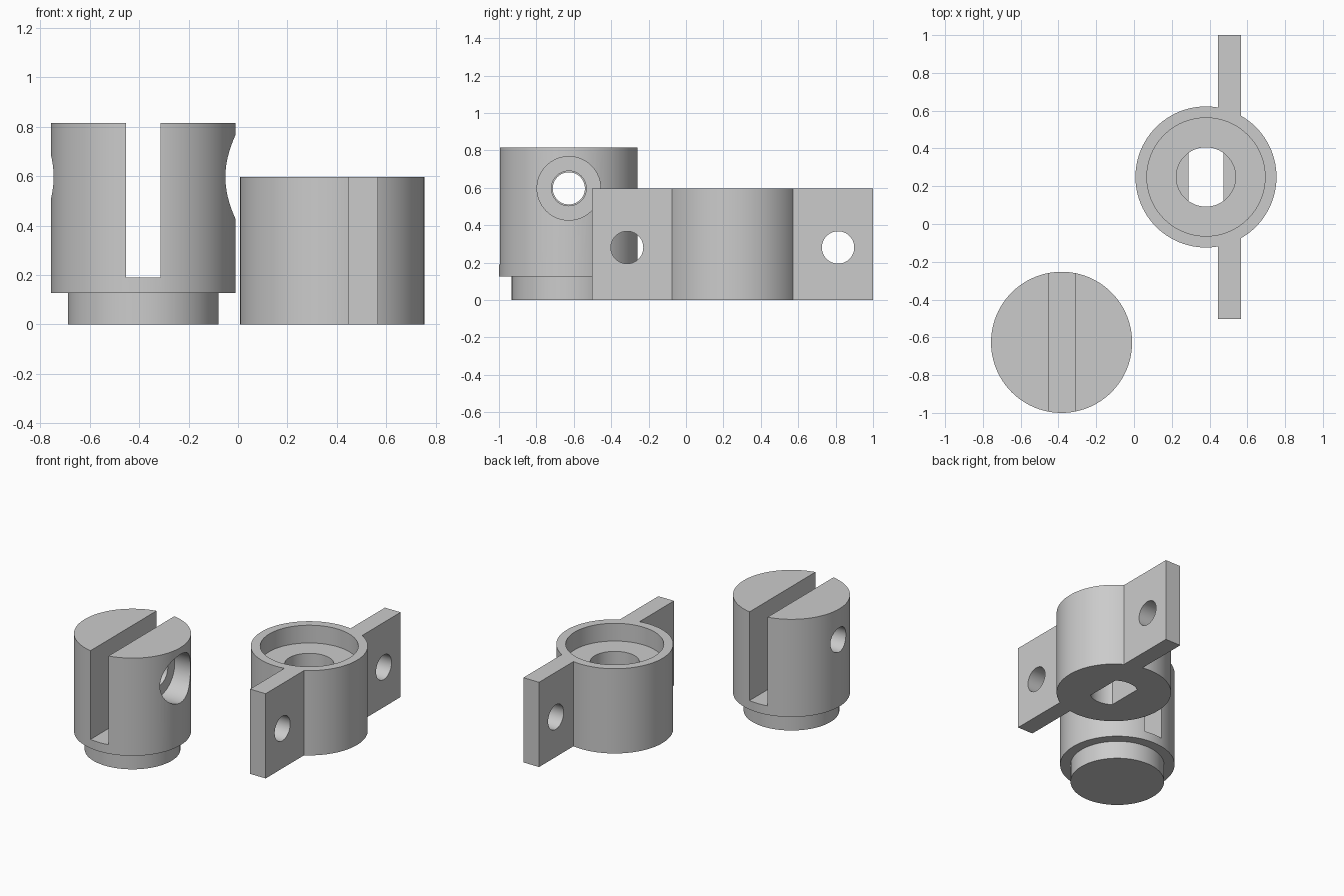
import bpy
import math
from mathutils import Matrix

if "Cube" in bpy.data.objects:
    bpy.data.objects.remove(bpy.data.objects["Cube"])

grey = bpy.data.materials.new("light grey")
grey.diffuse_color = (0.6, 0.6, 0.6, 1)
grey.use_nodes = True
grey.node_tree.nodes["Principled BSDF"].inputs["Base Color"].default_value = grey.diffuse_color


def cylinder(name, x, y, z0, z1, r, sides=96):
    bpy.ops.mesh.primitive_cylinder_add(
        vertices=sides, radius=r, depth=z1 - z0, location=(x, y, (z0 + z1) / 2))
    bpy.context.object.name = name
    return bpy.context.object


def cross_hole(name, x0, x1, y, z, r):
    """Cylinder lying along x."""
    bpy.ops.mesh.primitive_cylinder_add(
        vertices=64, radius=r, depth=x1 - x0,
        location=((x0 + x1) / 2, y, z), rotation=(0, math.pi / 2, 0))
    bpy.context.object.name = name
    return bpy.context.object


def box(name, x0, x1, y0, y1, z0, z1):
    bpy.ops.mesh.primitive_cube_add(size=1)
    ob = bpy.context.object
    ob.name = name
    ob.data.transform(Matrix.Translation(((x0 + x1) / 2, (y0 + y1) / 2, (z0 + z1) / 2))
                      @ Matrix.Diagonal((x1 - x0, y1 - y0, z1 - z0, 1)))
    return ob


def combine(target, tool, operation='DIFFERENCE'):
    mod = target.modifiers.new("cut", 'BOOLEAN')
    mod.operation = operation
    mod.solver = 'EXACT'
    mod.object = tool
    bpy.ops.object.select_all(action='DESELECT')
    target.select_set(True)
    bpy.context.view_layer.objects.active = target
    bpy.ops.object.modifier_apply(modifier=mod.name)
    bpy.data.objects.remove(tool)


def finish(ob):
    ob.data.materials.clear()
    ob.data.materials.append(grey)
    bpy.ops.object.select_all(action='DESELECT')
    ob.select_set(True)
    bpy.context.view_layer.objects.active = ob
    bpy.ops.object.shade_smooth_by_angle(angle=math.radians(30))


R = 0.3735          # outer radius shared by both parts

# Slotted knob: wide body on a narrower spigot
cx, cy, hz = -0.3835, -0.6265, 0.597
knob = cylinder("slotted_knob", cx, cy, 0.127, 0.815, R)
combine(knob, cylinder("spigot", cx, cy, 0, 0.2, 0.3055), 'UNION')
combine(knob, box("slot", cx - 0.07, cx + 0.07, cy - 0.5, cy + 0.5, 0.19, 1))
# Counterbore, clearance hole and narrower far hole
combine(knob, cross_hole("counterbore", cx + 0.21, cx + 0.5, cy, hz, 0.17))
combine(knob, cross_hole("clearance_hole", cx, cx + 0.4, cy, hz, 0.093))
combine(knob, cross_hole("far_hole", cx - 0.5, cx, cy, hz, 0.086))
finish(knob)

# Socket bracket: cup with a full-height mounting plate through one side
bx, by, top = 0.381, 0.249, 0.597
socket = cylinder("socket_bracket", bx, by, 0, top, R)
combine(socket, box("mounting_plate", 0.445, 0.567, by - 0.751, by + 0.751, 0, top), 'UNION')
combine(socket, cylinder("pocket", bx, by, top - 0.125, top + 0.1, 0.313))
combine(socket, cylinder("bore", bx, by, 0.2, top, 0.157))
# Shaft hole with two flat sides
shaft = cylinder("shaft_hole", bx, by, -0.1, 0.3, 0.157)
combine(shaft, box("flats", bx - 0.093, bx + 0.093, by - 0.4, by + 0.4, -0.2, 0.4), 'INTERSECT')
combine(socket, shaft)
# Screw holes in the plate wings
for side in (-1, 1):
    combine(socket, cross_hole("screw_hole", 0.4, 0.7, by + side * 0.564, 0.281, 0.0865))
finish(socket)
